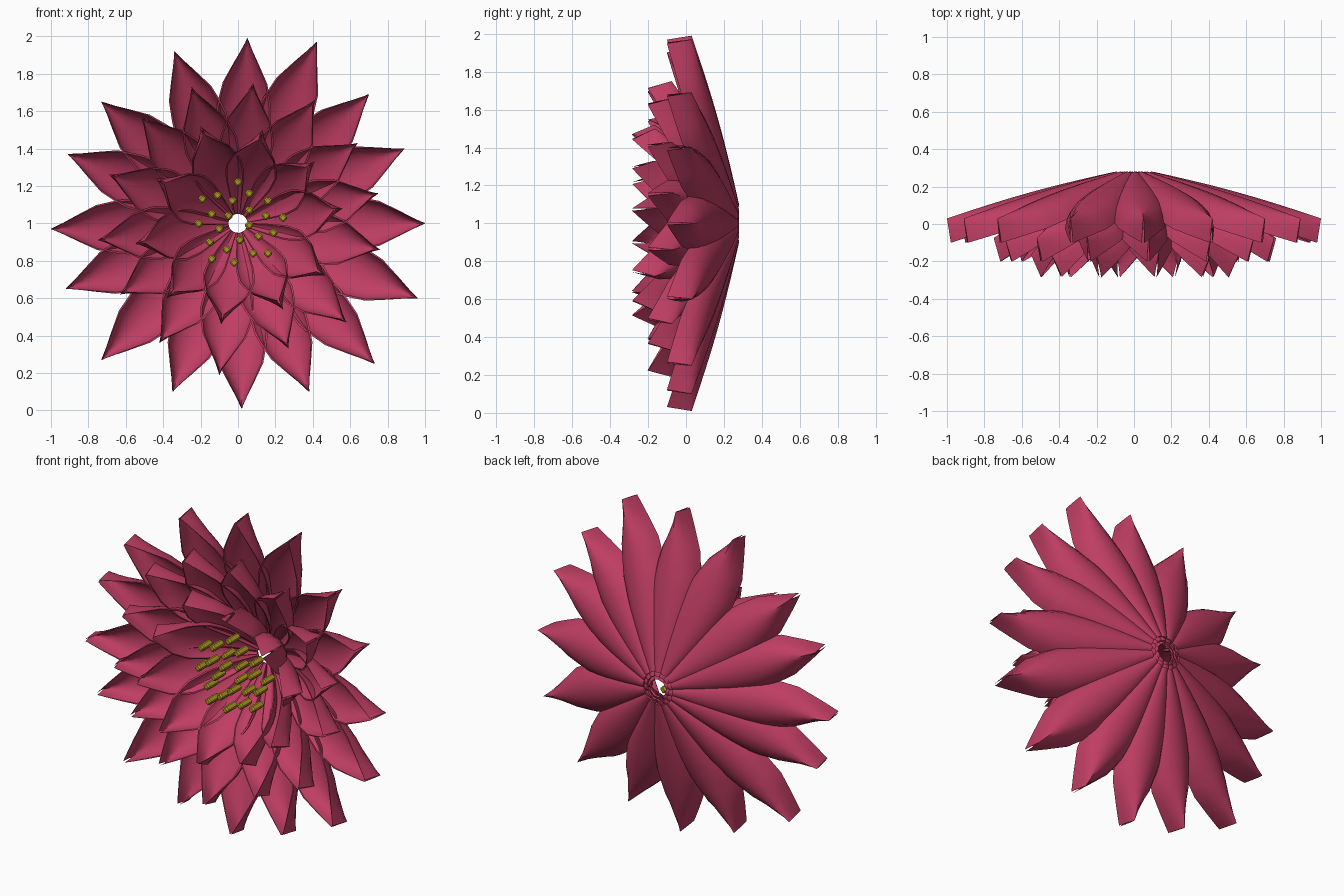
import bpy, bmesh, math
from mathutils import Vector

cube = bpy.data.objects.get("Cube")
if cube:
    bpy.data.objects.remove(cube)


def material(name, colour):
    mat = bpy.data.materials.new(name)
    mat.use_nodes = True
    mat.diffuse_color = colour
    mat.node_tree.nodes["Principled BSDF"].inputs["Base Color"].default_value = colour
    return mat


PINK = material("raspberry pink", (0.52, 0.047, 0.125, 1))
GOLD = material("old gold", (0.42, 0.315, 0.016, 1))
CENTRE = Vector((0, 0, 1))
ROWS, COLS = 16, 8
HALF_ARC = math.radians(82)

# Petal outline: (position along petal, half width, cup depth)
OUTLINE = [(0, .03, .03), (.2, .085, .06), (.4, .132, .095), (.58, .15, .12),
           (.75, .12, .13), (.9, .054, .132), (1, .006, .132)]


def outline_at(t):
    for (t0, w0, d0), (t1, w1, d1) in zip(OUTLINE, OUTLINE[1:]):
        if t <= t1:
            f = (t - t0) / (t1 - t0)
            return w0 + (w1 - w0) * f, d0 + (d1 - d0) * f


def section(w, d):
    """Closed cup section: rounded outside, then a shallower hollow inside."""
    outer, inner = [], []
    for j in range(COLS + 1):
        a = HALF_ARC * (2 * j / COLS - 1)
        across = math.sin(a) / math.sin(HALF_ARC)
        rise = (1 - math.cos(a)) / (1 - math.cos(HALF_ARC))
        outer.append((w * across, d * rise))
        inner.append((w * .93 * across, d * (1 - .62 * (1 - rise))))
    return outer + inner[::-1]


def add_petal(name, tip, base_r, tip_y, width, bulge):
    """Boat-shaped petal swept from the hub to a folded tip."""
    angle, reach = math.atan2(tip[1], tip[0]), math.hypot(*tip) / 100
    out = Vector((math.cos(angle), 0, math.sin(angle)))
    side = Vector((-out.z, 0, out.x))
    back = Vector((0, 1, 0))
    start = out * base_r + back * .28
    end = out * reach + back * tip_y
    inward = side.cross((end - start).normalized())
    if inward.y > 0:
        inward.negate()
    inward = (inward - back * .7).normalized()
    bm = bmesh.new()
    loops = []
    for i in range(ROWS + 1):
        t = i / ROWS
        w, d = outline_at(t)
        spine = CENTRE + start.lerp(end, t) - inward * bulge * math.sin(math.pi * t)
        loops.append([bm.verts.new(spine + side * x + inward * y)
                      for x, y in section(w * width, d)])
    for lower, upper in zip(loops, loops[1:]):
        for k in range(len(lower)):
            bm.faces.new((lower[k - 1], lower[k], upper[k], upper[k - 1]))
    # End caps, strip by strip between outside and hollow
    for loop in (loops[0], loops[-1]):
        for j in range(COLS):
            bm.faces.new((loop[j], loop[j + 1], loop[-2 - j], loop[-1 - j]))
    bmesh.ops.recalc_face_normals(bm, faces=bm.faces)
    mesh = bpy.data.meshes.new(name)
    bm.to_mesh(mesh)
    bm.free()
    mesh.materials.append(PINK)
    petal = bpy.data.objects.new(name, mesh)
    bpy.context.collection.objects.link(petal)
    bpy.ops.object.select_all(action="DESELECT")
    petal.select_set(True)
    bpy.context.view_layer.objects.active = petal
    bpy.ops.object.shade_smooth_by_angle(angle=math.radians(40))


# Petal tips as seen from the front, in hundredths from the flower centre
OUTER = [(5, 99), (42, 97), (70, 69), (89, 40), (100, 0), (96, -40), (73, -75), (38, -90),
         (2, -99), (-35, -90), (-73, -73), (-92, -35), (-100, -3), (-91, 37), (-73, 65), (-34, 92)]
MIDDLE = [(8, 75), (41, 66), (64, 43), (75, 16), (76, -14), (58, -53), (27, -67),
          (-10, -81), (-42, -64), (-63, -38), (-75, -9), (-69, 26), (-52, 57), (-25, 73)]
INNER = [(-20, 52), (13, 50), (41, 33), (56, 8), (47, -28), (24, -46),
         (-9, -54), (-38, -40), (-55, -11), (-44, 24)]

RINGS = [("outer_petal", OUTER, .1, .03, 1, .015),
         ("middle_petal", MIDDLE, .075, -.075, .98, .03),
         ("inner_petal", INNER, .055, -.165, .95, .045)]
for name, tips, base_r, tip_y, width, bulge in RINGS:
    for n, tip in enumerate(tips):
        add_petal(f"{name}_{n + 1}", tip, base_r, tip_y, width, bulge)

# Stamens: short square rods with chamfered ends, pointing forward
STAMENS = [(0, 22), (6, 16), (16, 12), (24, 3), (19, -5), (16, -16), (8, -16), (1, -9),
           (-2, -21), (-14, -19), (-6, -14), (-15, -10), (-10, -3), (-21, 0), (-14, 5),
           (-19, 13), (-11, 15), (-3, 12), (-5, 4), (6, 7), (15, 4), (6, -1), (11, -7)]
for n, (x, z) in enumerate(STAMENS):
    bpy.ops.mesh.primitive_cylinder_add(
        vertices=4, radius=.027, depth=.1,
        location=(x / 100, -.05, 1 + z / 100), rotation=(math.pi / 2, 0, 0))
    rod = bpy.context.object
    rod.name = f"stamen_{n + 1}"
    rod.data.materials.append(GOLD)
    chamfer = rod.modifiers.new("chamfer", "BEVEL")
    chamfer.width = .008
    chamfer.segments = 1
